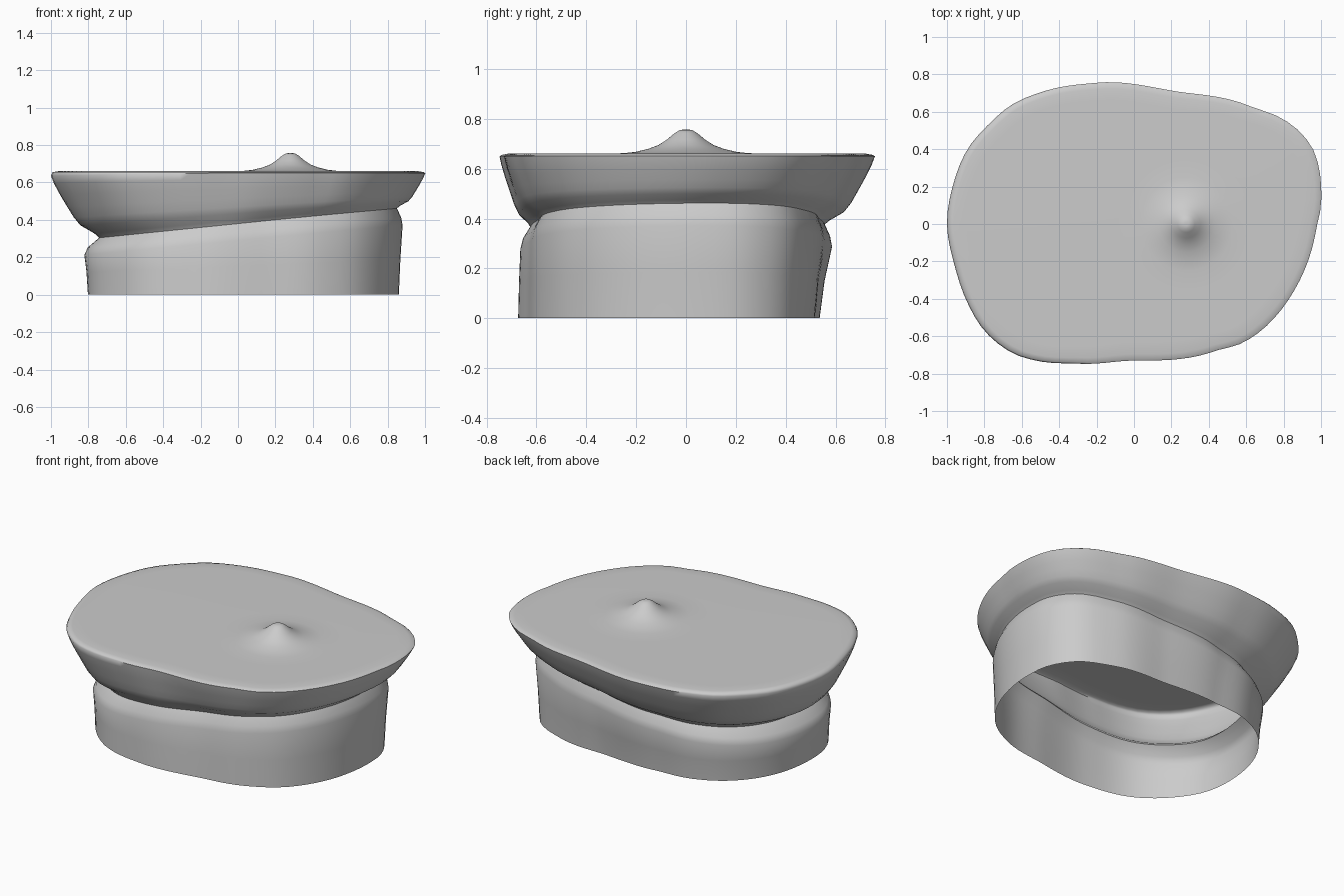
import bpy, bmesh, math

cube = bpy.data.objects.get("Cube")
if cube:
    bpy.data.objects.remove(cube, do_unlink=True)

SEGMENTS = 96

# Plan outlines, counter-clockwise from +x
BAND = [(.86, .08), (.84, .24), (.74, .39), (.55, .48), (.2, .52), (-.15, .53), (-.4, .5),
        (-.58, .405), (-.73, .22), (-.8, -.05), (-.78, -.28), (-.68, -.45), (-.5, -.6),
        (-.2, -.67), (.15, -.64), (.45, -.58), (.64, -.47), (.78, -.28), (.845, -.08)]
CROWN = [(1, .1), (.97, .37), (.89, .49), (.78, .57), (.62, .63), (.22, .71), (-.2, .755),
         (-.48, .71), (-.65, .64), (-.78, .53), (-.89, .4), (-.97, .2), (-1, 0), (-.96, -.22),
         (-.9, -.4), (-.8, -.57), (-.65, -.69), (-.5, -.735), (-.3, -.747), (0, -.73),
         (.43, -.68), (.57, -.64), (.68, -.57), (.77, -.48), (.86, -.35), (.93, -.2), (.98, 0)]


def radius_at(outline, angle):
    """Smooth periodic interpolation of an outline's radius."""
    pts = sorted((math.atan2(y, x) % math.tau, math.hypot(x, y)) for x, y in outline)
    n = len(pts)

    def get(i):
        return pts[i % n][0] + math.tau * (i // n), pts[i % n][1]

    if angle < pts[0][0]:
        angle += math.tau
    i = max(k for k in range(n) if pts[k][0] <= angle)
    (a0, r0), (a1, r1), (a2, r2), (a3, r3) = (get(i + k) for k in (-1, 0, 1, 2))
    h = a2 - a1
    t = (angle - a1) / h
    m1, m2 = (r2 - r0) / (a2 - a0) * h, (r3 - r1) / (a3 - a1) * h
    return ((2*t**3 - 3*t*t + 1) * r1 + (t**3 - 2*t*t + t) * m1
            + (3*t*t - 2*t**3) * r2 + (t**3 - t*t) * m2)


def by_side(angle, left, back, right, front):
    """Blend four values given for +x, +y, -x and -y."""
    c, s = math.cos(angle), math.sin(angle)
    return c * c * (left if c > 0 else right) + s * s * (back if s > 0 else front)


def section(angle):
    """Vertical section of the cap, from the open bottom to the top knob."""
    c, s = math.cos(angle), math.sin(angle)
    band, crown = radius_at(BAND, angle), radius_at(CROWN, angle)
    crease_z = .38 + .095 * band * c
    bulge = band + by_side(angle, .02, .05, .02, -.01)
    crease = band + by_side(angle, -.01, .02, -.06, -.05)
    rim_z = by_side(angle, .65, .65, .635, .65)
    # band wall with its swelling below the crease
    prof = [(band, 0), (band * .6 + bulge * .4, crease_z * .4), (bulge, crease_z - .09),
            (bulge * .75 + crease * .25, crease_z - .05), (crease, crease_z)]
    # flare out to the rim
    for h, t in ((.07, .1), (.2, .4), (.33, .54), (.5, .67), (.7, .82), (.88, .94), (1, 1)):
        prof.append((crease + (crown - crease) * t, crease_z + (rim_z - crease_z) * h))
    prof += [(crown - .008, .655), (crown - .035, .66), (crown - .1, .661)]
    ring = [(r * c, r * s, z) for r, z in prof]
    # flat top closing in on the pointed knob
    for r, z in ((.36, .661), (.25, .662), (.2, .668), (.15, .68), (.11, .695),
                 (.075, .718), (.045, .743), (.025, .755), (.01, .757)):
        ring.append((.28 + r * c, r * s, z))
    return ring


felt = bpy.data.materials.new("grey_felt")
felt.use_nodes = True
colour = (.6, .6, .6, 1)
felt.diffuse_color = colour
felt.node_tree.nodes["Principled BSDF"].inputs["Base Color"].default_value = colour

# Loft the sections around the cap; the bottom stays open
bm = bmesh.new()
columns = [[bm.verts.new(p) for p in section(math.tau * i / SEGMENTS)] for i in range(SEGMENTS)]
for i, a in enumerate(columns):
    b = columns[(i + 1) % SEGMENTS]
    for k in range(len(a) - 1):
        bm.faces.new((a[k], b[k], b[k + 1], a[k + 1]))
bm.faces.new([col[-1] for col in columns])
mesh = bpy.data.meshes.new("cap")
bm.to_mesh(mesh)
bm.free()
mesh.materials.append(felt)
cap = bpy.data.objects.new("cap", mesh)
bpy.context.collection.objects.link(cap)
bpy.context.view_layer.objects.active = cap
cap.select_set(True)
bpy.ops.object.shade_smooth_by_angle(angle=math.radians(60))
